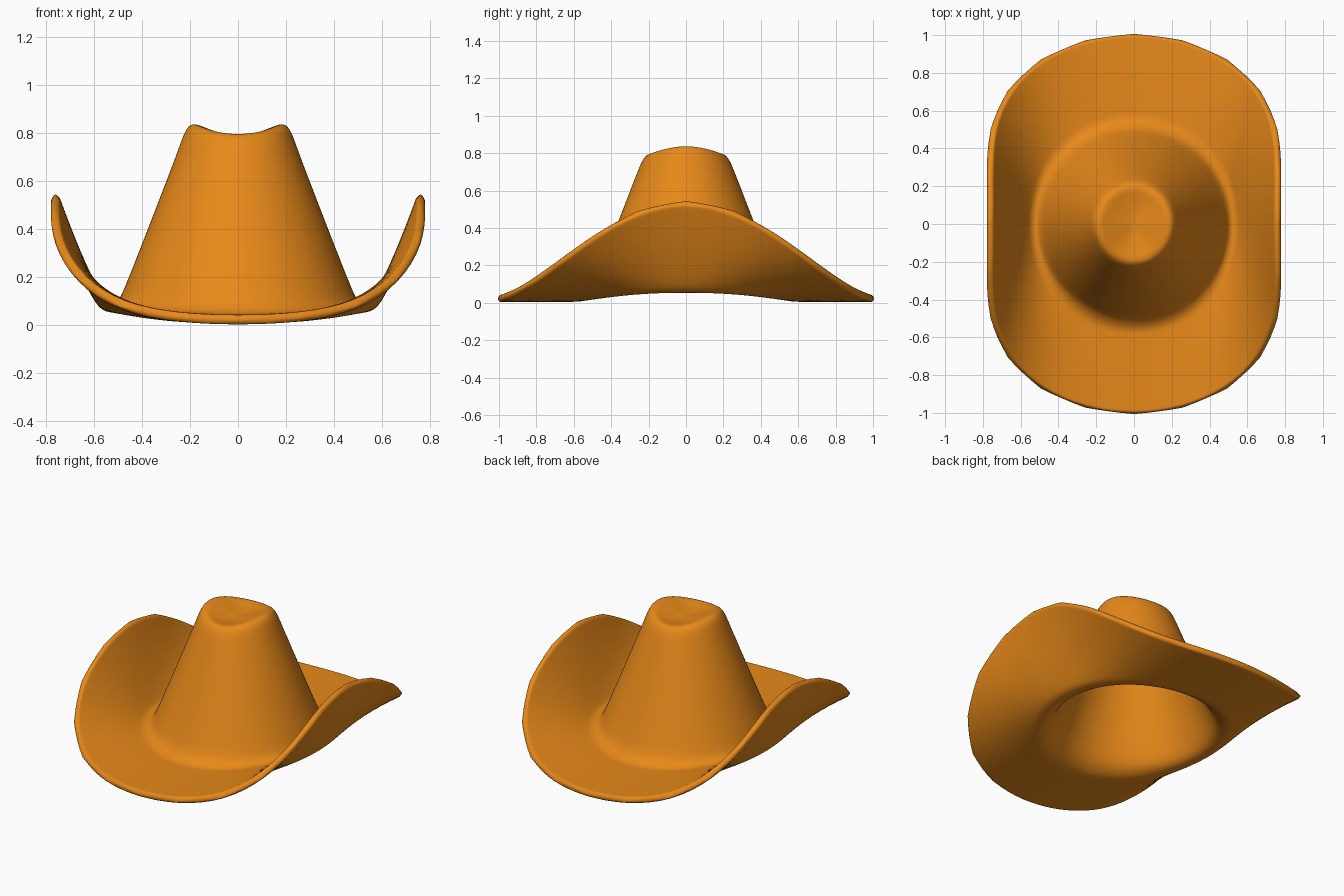
import bpy, bmesh
from math import sin, cos, pi

if "Cube" in bpy.data.objects:
    bpy.data.objects.remove(bpy.data.objects["Cube"])

N = 24           # columns around the hat, smoothed by subdivision
FIT = 1.011      # offsets the shrinkage from subdivision

# upper brim edge over one quarter, every 15 degrees from side to front: x, z
RIM = [(.735, .558), (.742, .503), (.737, .365), (.65, .208),
       (.485, .095), (.255, .05), (0, .04)]
# crown side and top, from base to centre: radius, height, saddle strength
CROWN = [(.505, .085, 0), (.478, .14, 0), (.40, .337, 0), (.31, .57, 0),
         (.258, .705, 0), (.235, .762, .3), (.212, .802, .8), (.182, .81, 1),
         (.14, .798, .8), (.07, .785, .4)]


def rim_point(i):
    a = 2 * pi * i / N
    k = i % 12
    k = min(k, 12 - k)
    x, z = RIM[k]
    return (x if cos(a) > 0 else -x), sin(a), z


def base_height(a):
    return .045 + .035 * cos(a) ** 2


rings = []
bm = bmesh.new()

# brim: from the curled edge in to the crown
for t in (1, .97, .85, .7, .55, .4, .26, .14, .05):
    ring = []
    for i in range(N):
        a = 2 * pi * i / N
        rx, ry, rz = rim_point(i)
        zb = base_height(a)
        x = .53 * cos(a) * (1 - t) + rx * t
        y = .53 * sin(a) * (1 - t) + ry * t
        ring.append(bm.verts.new((x * FIT, y * FIT, zb + (rz - zb) * t ** 1.3)))
    rings.append(ring)

# crown: tapered wall, raised sides and a dented top
for r, h, s in CROWN:
    ring = []
    for i in range(N):
        a = 2 * pi * i / N
        z = h + s * (.045 * cos(a) ** 2 - .012)
        ring.append(bm.verts.new((r * FIT * cos(a), r * FIT * sin(a), z)))
    rings.append(ring)

for lo, hi in zip(rings, rings[1:]):
    for i in range(N):
        j = (i + 1) % N
        bm.faces.new((lo[i], lo[j], hi[j], hi[i]))
tip = bm.verts.new((0, 0, .778))
for i in range(N):
    bm.faces.new((rings[-1][i], rings[-1][(i + 1) % N], tip))

mesh = bpy.data.meshes.new("hat")
bm.to_mesh(mesh)
bm.free()
hat = bpy.data.objects.new("hat", mesh)
bpy.context.collection.objects.link(hat)
for p in mesh.polygons:
    p.use_smooth = True

# felt thickness, then smoothing
solid = hat.modifiers.new("thickness", 'SOLIDIFY')
solid.thickness = .04
solid.offset = -1
solid.edge_crease_rim = .7
sub = hat.modifiers.new("smooth", 'SUBSURF')
sub.levels = sub.render_levels = 2

# orange felt
felt = bpy.data.materials.new("orange_felt")
felt.diffuse_color = (.8, .25, .01, 1)
felt.use_nodes = True
felt.node_tree.nodes["Principled BSDF"].inputs["Base Color"].default_value = felt.diffuse_color
mesh.materials.append(felt)
